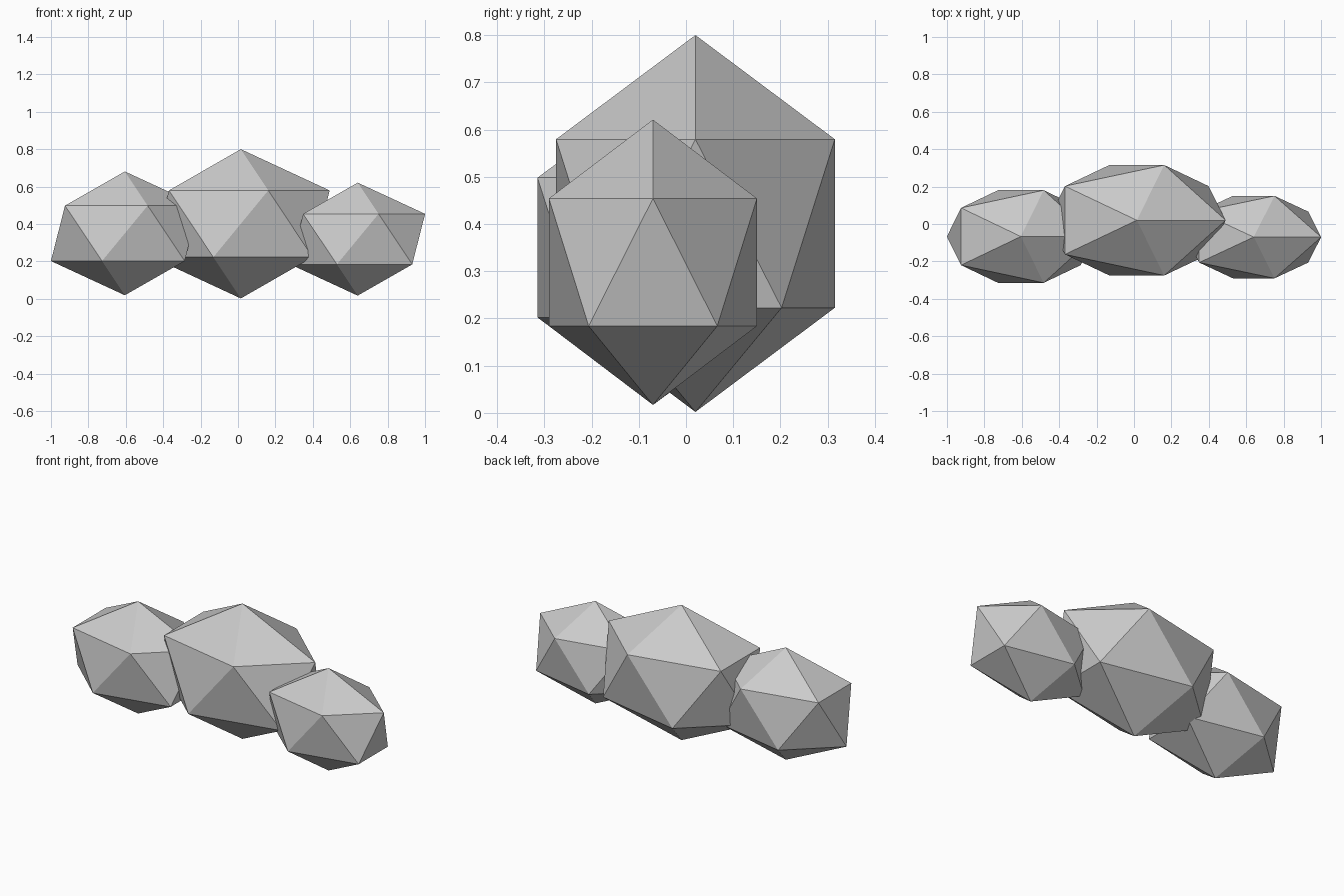
import bpy

# Remove the default cube
cube = bpy.data.objects.get("Cube")
if cube:
    bpy.data.objects.remove(cube, do_unlink=True)

# Single stone colour
stone = bpy.data.materials.new("stone_grey")
stone.use_nodes = True
colour = (0.6, 0.6, 0.6, 1.0)
stone.diffuse_color = colour
stone.node_tree.nodes["Principled BSDF"].inputs["Base Color"].default_value = colour


def add_lump(name, centre, radii):
    """Flat-shaded icosahedron stretched to the given radii."""
    bpy.ops.mesh.primitive_ico_sphere_add(subdivisions=1, radius=1, location=centre)
    lump = bpy.context.object
    lump.name = name
    lump.scale = radii
    bpy.ops.object.transform_apply(location=False, rotation=False, scale=True)
    bpy.ops.object.shade_flat()
    lump.data.materials.append(stone)


# Large middle lump with a smaller one overlapping each end
add_lump("middle_lump", (0.015, 0.02, 0.401), (0.531, 0.347, 0.399))
add_lump("right_lump", (-0.605, -0.067, 0.35), (0.442, 0.291, 0.331))
add_lump("left_lump", (0.64, -0.07, 0.319), (0.403, 0.259, 0.302))
